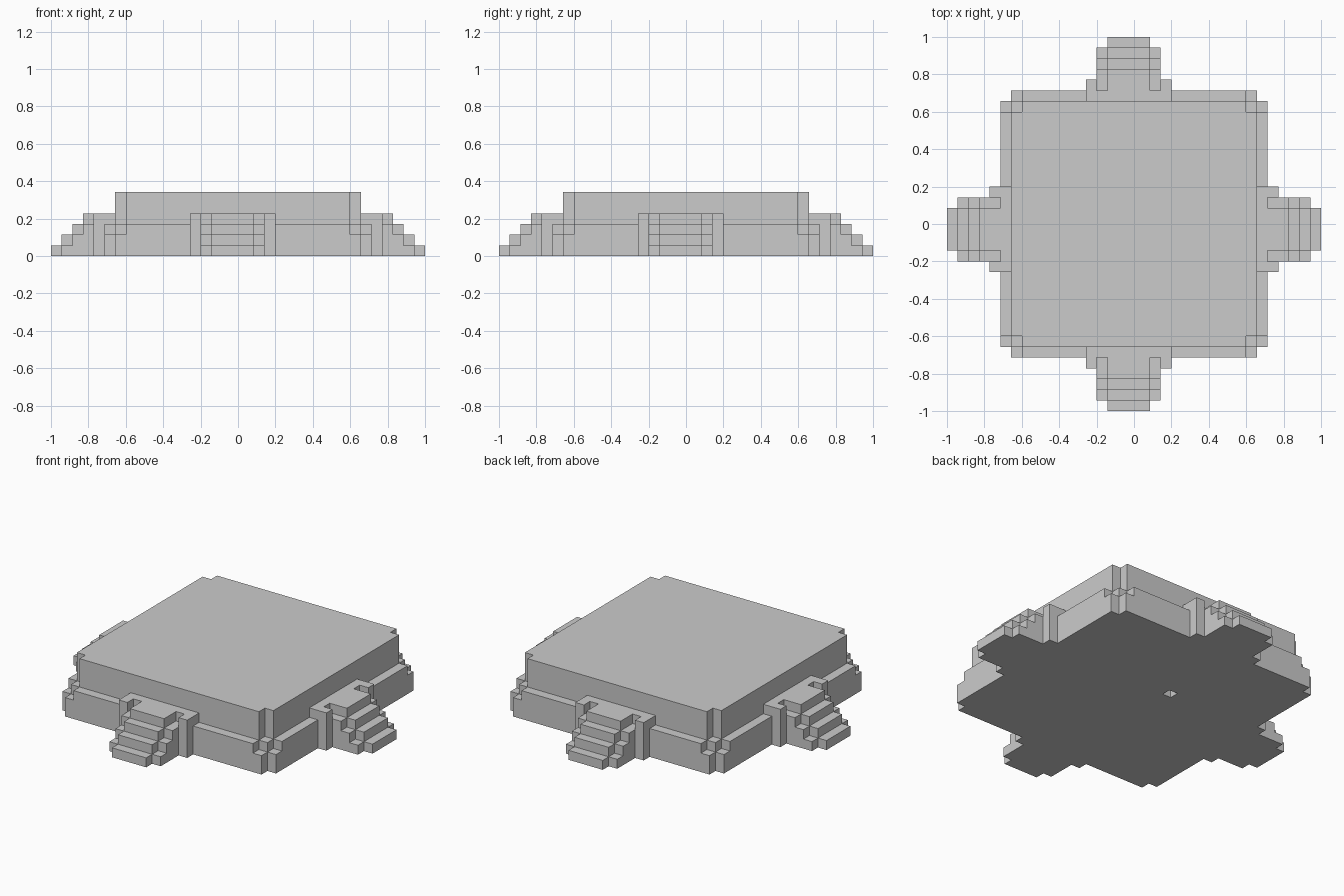
import bpy, bmesh

if "Cube" in bpy.data.objects:
    bpy.data.objects.remove(bpy.data.objects["Cube"])

N = 35                 # blocks along the longest side
U = 2 / N              # block size
height, low, owner = {}, {}, {}


def fill(x0, x1, y0, y1, h, part):
    """Set the top height (in blocks) of a rectangle of columns."""
    for x in range(x0, x1):
        for y in range(y0, y1):
            height[x, y] = h
            owner[x, y] = part


def mirrored(x0, x1):
    return [(x0, x1), (N - x1, N - x0)]


# Lower ledge: a square with cut corners and lower ends
fill(6, 29, 5, 30, 2, "platform")
fill(5, 30, 6, 29, 2, "platform")
fill(7, 28, 5, 30, 3, "platform")
fill(5, 30, 7, 28, 3, "platform")
fill(6, 29, 6, 29, 3, "platform")

# Upper slab with notched corners
fill(7, 28, 6, 29, 6, "platform")
fill(6, 29, 7, 28, 6, "platform")

# Shallow socket under the slab
low[15, 20] = 1


# Stairs, as (start, end, first row, last row, height) going inwards
STAIR = [
    (15, 19, 0, 1, 1),
    (14, 20, 1, 2, 1), (14, 20, 2, 3, 2), (14, 20, 3, 4, 3),
    (15, 19, 1, 2, 2), (15, 19, 2, 3, 3), (15, 19, 3, 4, 4),
    (13, 21, 4, 6, 4),
    (14, 15, 4, 5, 3), (19, 20, 4, 5, 3),
]
for a0, a1, r0, r1, h in STAIR:
    (n0, n1), (f0, f1) = mirrored(r0, r1)
    fill(a0, a1, n0, n1, h, "front_stairs")
    fill(a0, a1, f0, f1, h, "back_stairs")
    fill(n0, n1, a0, a1, h, "left_stairs")
    fill(f0, f1, a0, a1, h, "right_stairs")


def solid(x, y, z):
    return (x, y) in height and low.get((x, y), 0) <= z < height[x, y]


# Outward quads of a unit block for each direction
SIDES = {
    (1, 0, 0): [(1, 0, 0), (1, 1, 0), (1, 1, 1), (1, 0, 1)],
    (-1, 0, 0): [(0, 1, 0), (0, 0, 0), (0, 0, 1), (0, 1, 1)],
    (0, 1, 0): [(1, 1, 0), (0, 1, 0), (0, 1, 1), (1, 1, 1)],
    (0, -1, 0): [(0, 0, 0), (1, 0, 0), (1, 0, 1), (0, 0, 1)],
    (0, 0, 1): [(0, 0, 1), (1, 0, 1), (1, 1, 1), (0, 1, 1)],
    (0, 0, -1): [(0, 1, 0), (1, 1, 0), (1, 0, 0), (0, 0, 0)],
}


def build(part):
    """Skin the exposed block sides of one part and merge flat areas."""
    bm = bmesh.new()
    for (x, y), h in height.items():
        if owner[x, y] != part:
            continue
        for z in range(low.get((x, y), 0), h):
            for (dx, dy, dz), quad in SIDES.items():
                if not solid(x + dx, y + dy, z + dz):
                    bm.faces.new([bm.verts.new(((x + i) * U - 1, (y + j) * U - 1, (z + k) * U))
                                  for i, j, k in quad])
    bmesh.ops.remove_doubles(bm, verts=bm.verts, dist=U * 0.01)
    bmesh.ops.dissolve_limit(bm, angle_limit=0.01, verts=bm.verts, edges=bm.edges)
    mesh = bpy.data.meshes.new(part)
    bm.to_mesh(mesh)
    bm.free()
    bpy.context.collection.objects.link(bpy.data.objects.new(part, mesh))


for part in sorted(set(owner.values())):
    build(part)
